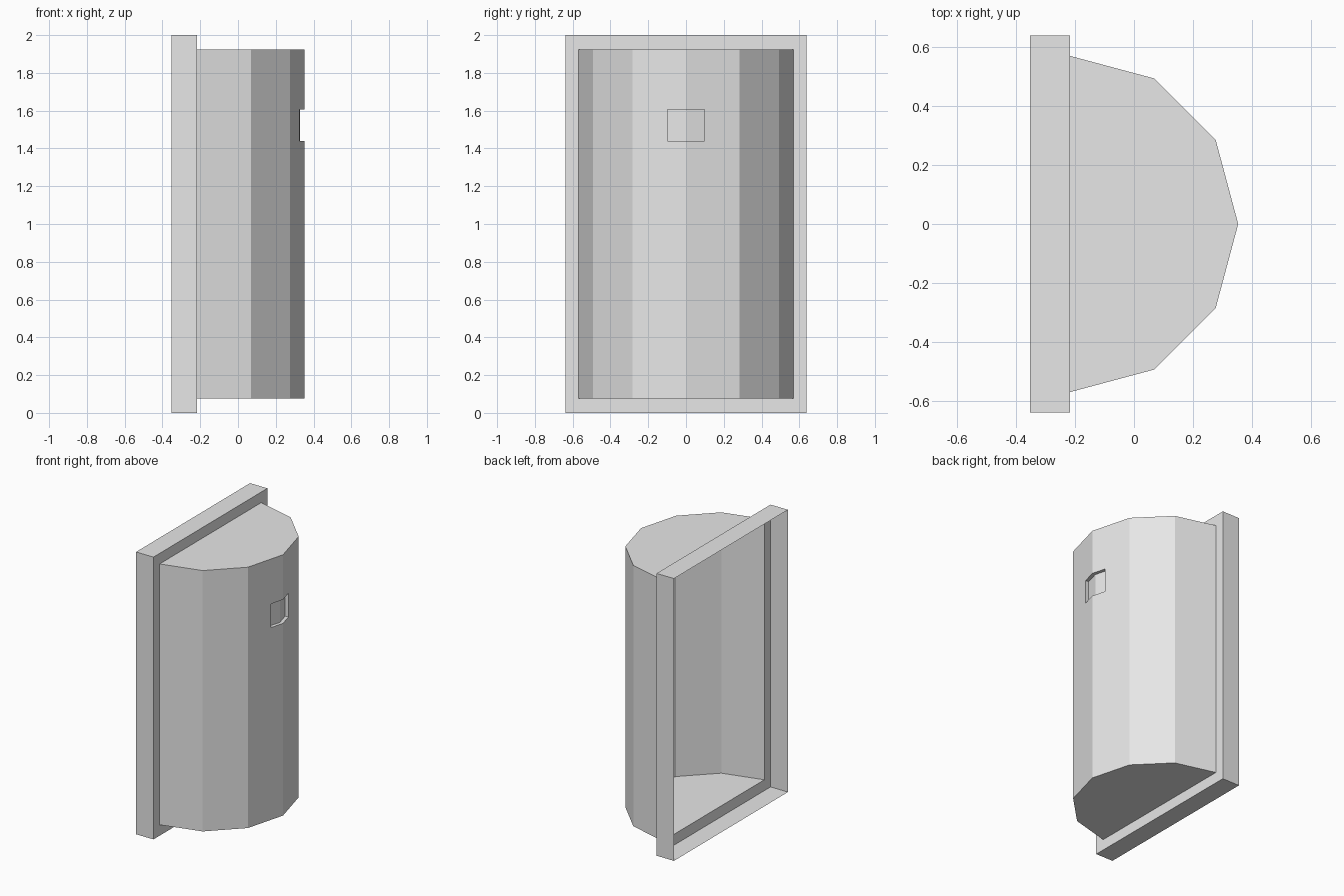
import bpy, bmesh, math
from mathutils import Vector

cube = bpy.data.objects.get("Cube")
if cube:
    bpy.data.objects.remove(cube, do_unlink=True)

grey = bpy.data.materials.new("light_grey")
grey.use_nodes = True
grey.diffuse_color = (0.8, 0.8, 0.8, 1)
grey.node_tree.nodes["Principled BSDF"].inputs["Base Color"].default_value = (0.8, 0.8, 0.8, 1)

BACK, LEDGE, RADIUS = -0.3525, -0.216, 0.5685
HALF_WIDTH, HEIGHT = 0.638, 2.0
LOW, HIGH = 0.077, 1.925
SLOT_HALF, SLOT_LOW, SLOT_HIGH, SLOT_DEPTH = 0.0985, 1.439, 1.607, 0.025


def finish(name, bm):
    mesh = bpy.data.meshes.new(name)
    bm.to_mesh(mesh)
    bm.free()
    mesh.materials.append(grey)
    obj = bpy.data.objects.new(name, mesh)
    bpy.context.collection.objects.link(obj)


def rectangle(bm, x, half, low, high):
    corners = ((-half, low), (half, low), (half, high), (-half, high))
    return [bm.verts.new((x, y, z)) for y, z in corners]


# Mounting frame: thin outer walls and a flat ledge around the opening
bm = bmesh.new()
rings = [rectangle(bm, BACK, HALF_WIDTH, 0, HEIGHT),
         rectangle(bm, LEDGE, HALF_WIDTH, 0, HEIGHT),
         rectangle(bm, LEDGE, RADIUS, LOW, HIGH)]
for a, b in zip(rings, rings[1:]):
    for i in range(4):
        j = (i + 1) % 4
        bm.faces.new((a[i], a[j], b[j], b[i]))
finish("mounting_frame", bm)

# Half-round cover: six flat panels, split where the recess sits
bm = bmesh.new()
profile = [Vector((LEDGE + RADIUS * math.cos(a), RADIUS * math.sin(a)))
           for a in (math.radians(30 * k - 90) for k in range(7))]
t = SLOT_HALF / profile[4].y
profile.insert(3, profile[3].lerp(profile[2], t))
profile.insert(5, profile[4].lerp(profile[5], t))
rows = [[bm.verts.new((p.x, p.y, z)) for p in profile]
        for z in (LOW, SLOT_LOW, SLOT_HIGH, HIGH)]
slot = []
for r, (a, b) in enumerate(zip(rows, rows[1:])):
    for i in range(len(profile) - 1):
        face = bm.faces.new((a[i], a[i + 1], b[i + 1], b[i]))
        if r == 1 and i in (3, 4):
            slot.append(face)

# Flat end caps
bm.faces.new(list(reversed(rows[0])))
bm.faces.new(rows[-1])

# Shallow recess pushed straight back
out = bmesh.ops.extrude_face_region(bm, geom=slot)
moved = [g for g in out["geom"] if isinstance(g, bmesh.types.BMVert)]
bmesh.ops.translate(bm, verts=moved, vec=(-SLOT_DEPTH, 0, 0))
old = [f for f in slot if f.is_valid]
if old:
    bmesh.ops.delete(bm, geom=old, context="FACES_ONLY")
finish("half_round_cover", bm)
